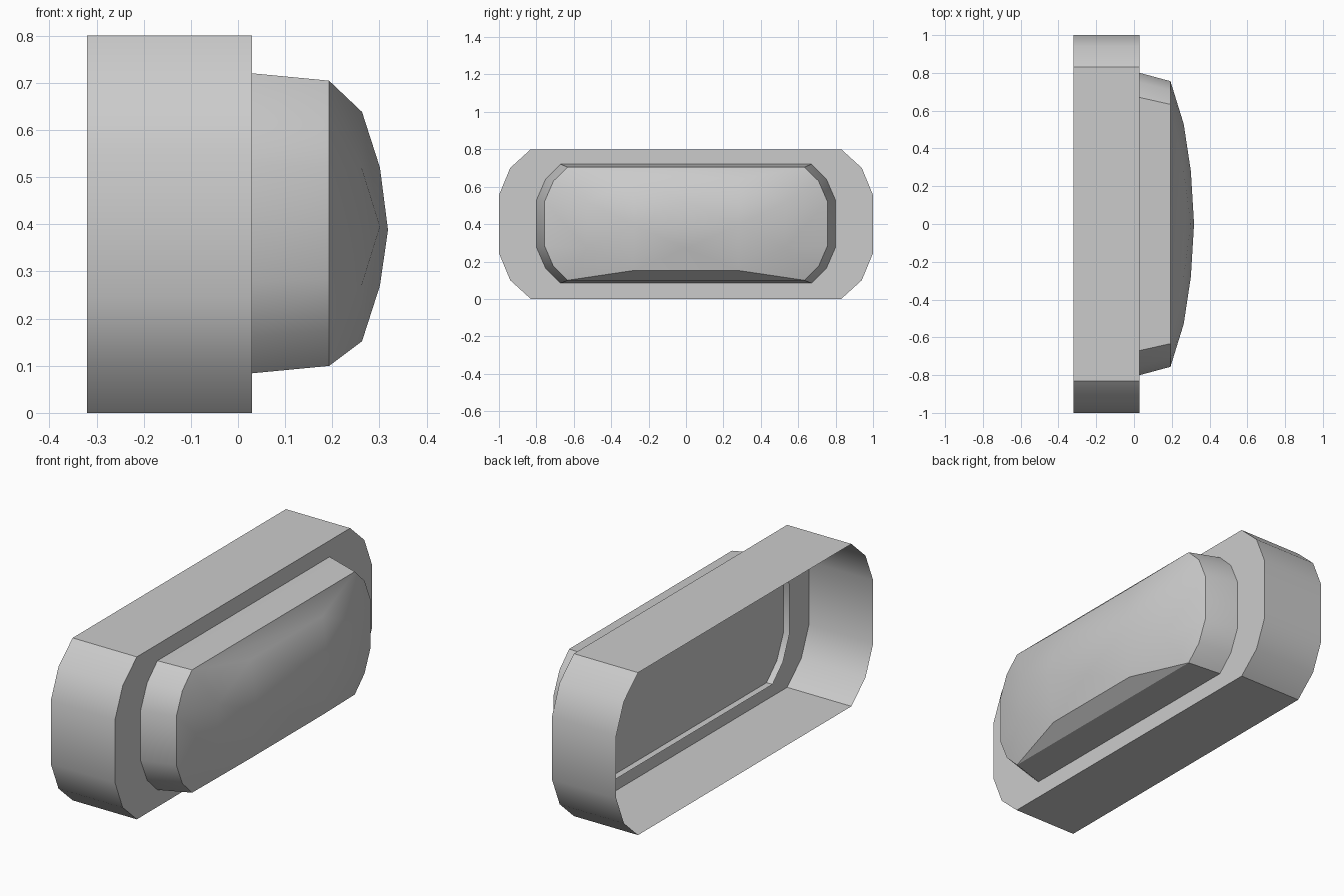
import bpy, bmesh, math

if "Cube" in bpy.data.objects:
    bpy.data.objects.remove(bpy.data.objects["Cube"])

ZC = 0.4  # mid height of the housing


def outline(quarter, zc):
    """Mirror a quarter profile (from the top edge to the end) into a closed loop of (y, z)."""
    right = quarter + [(y, -z) for y, z in reversed(quarter)]
    left = [(-y, z) for y, z in reversed(right)]
    return [(y, zc + z) for y, z in right + left]


def ring(bm, loop, x, sy=1.0, sz=1.0, zc=ZC):
    return [bm.verts.new((x, y * sy, zc + (z - zc) * sz)) for y, z in loop]


def bridge(bm, a, b):
    n = len(a)
    for i in range(n):
        j = (i + 1) % n
        bm.faces.new((a[i], a[j], b[j], b[i]))


def finish(bm, name):
    bmesh.ops.recalc_face_normals(bm, faces=bm.faces)
    mesh = bpy.data.meshes.new(name)
    bm.to_mesh(mesh)
    bm.free()
    ob = bpy.data.objects.new(name, mesh)
    bpy.context.collection.objects.link(ob)
    bpy.ops.object.select_all(action='DESELECT')
    ob.select_set(True)
    bpy.context.view_layer.objects.active = ob
    bpy.ops.object.shade_smooth_by_angle(angle=math.radians(31))
    return ob


# Housing: thin shell, open at the back, closed by a front plate
bm = bmesh.new()
loop = outline([(0.83, 0.40), (0.94, 0.30), (1.0, 0.155)], ZC)
back = ring(bm, loop, -0.32)
front = ring(bm, loop, 0.03)
bridge(bm, back, front)
bm.faces.new(front)
finish(bm, "housing")

# Lens: tapered rim with a short lip behind the plate, and a domed front
LZ = 0.402
bm = bmesh.new()
loop = outline([(0.67, 0.318), (0.75, 0.24), (0.80, 0.125)], LZ)
rim = ring(bm, loop, 0.193, 0.945, 0.951, LZ)
dome = ring(bm, outline([(0.28, 0.243), (0.53, 0.122)], 0.395), 0.263)
dome += [bm.verts.new((0.301, y, z)) for y, z in
         [(0.28, 0.395), (-0.28, 0.395), (0, 0.52), (0, 0.27)]]
dome.append(bm.verts.new((0.318, 0, 0.388)))
bmesh.ops.convex_hull(bm, input=rim + dome)
flat = [f for f in bm.faces if all(v.co.x < 0.2 for v in f.verts)]
bmesh.ops.delete(bm, geom=flat, context='FACES')
mid = ring(bm, loop, 0.03, zc=LZ)
lip = ring(bm, loop, 0.0, 1.005, 1.005, LZ)
bridge(bm, mid, rim)
bridge(bm, lip, mid)
finish(bm, "lens")
